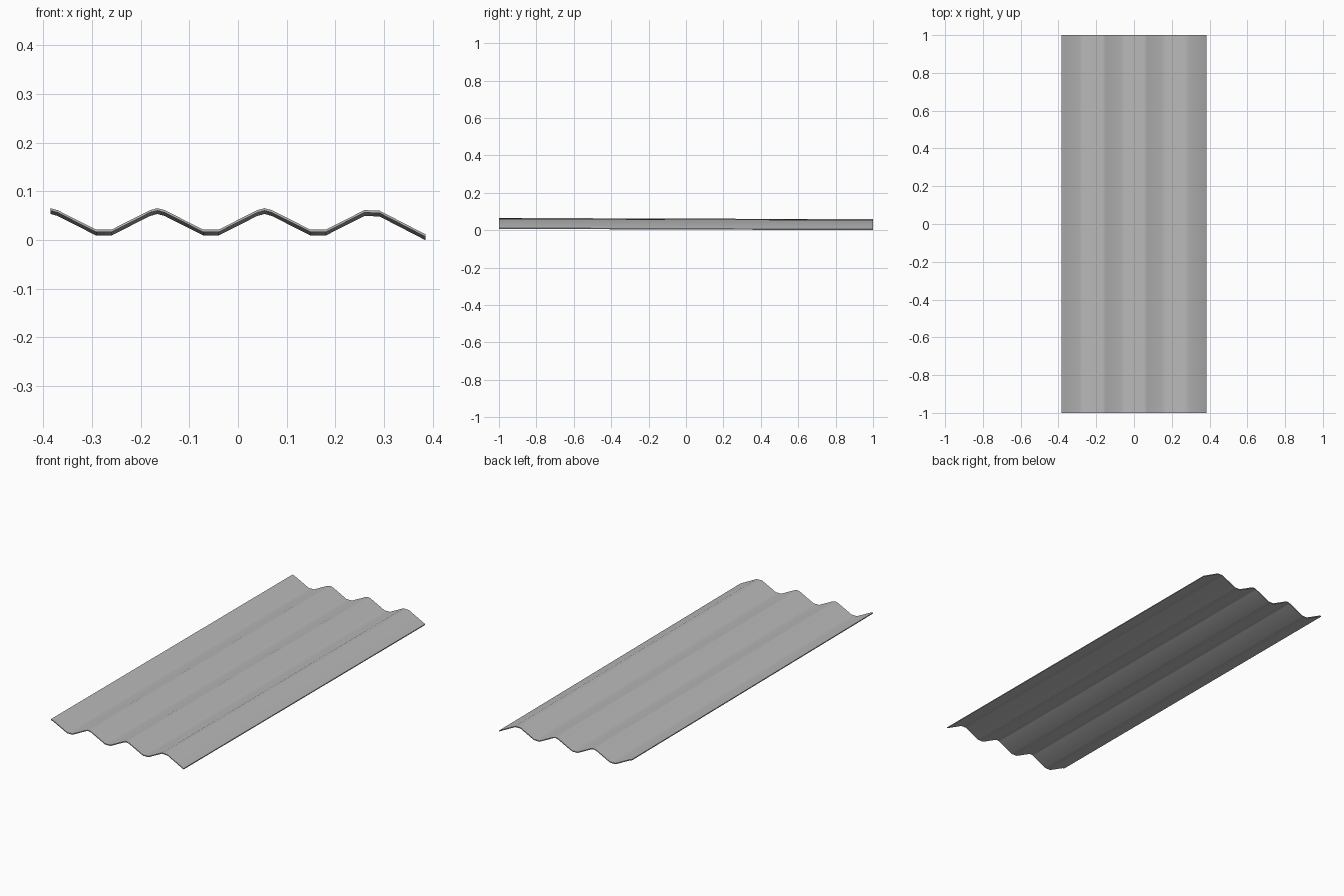
import bpy, bmesh

if "Cube" in bpy.data.objects:
    bpy.data.objects.remove(bpy.data.objects["Cube"])

THICK, TILT = 0.005, 0.007
PEAK, SHOULDER, VALLEY = 0.066, 0.062, 0.022

# Corrugated cross-section, left to right (top surface at the front end)
profile = [(-0.385, PEAK), (-0.371, SHOULDER)]
for i in range(3):
    v = -0.276 + 0.22 * i
    profile += [(v - 0.016, VALLEY), (v + 0.016, VALLEY)]
    if i < 2:
        p = v + 0.11
        profile += [(p - 0.015, SHOULDER), (p, PEAK), (p + 0.015, SHOULDER)]
profile += [(0.259, SHOULDER), (0.290, 0.061), (0.384, 0.0125)]

# Closed outline, swept along y with a slight fall towards the back
outline = profile + [(x, z - THICK) for x, z in reversed(profile)]
bm = bmesh.new()
front = [bm.verts.new((x, -1, z)) for x, z in outline]
back = [bm.verts.new((x, 1, z - TILT)) for x, z in outline]
n, m = len(outline), len(profile)
for i in range(n):
    j = (i + 1) % n
    bm.faces.new((front[i], front[j], back[j], back[i]))

# End edges of the sheet, as quads
for ring in (front, back):
    for i in range(m - 1):
        bm.faces.new((ring[i], ring[i + 1], ring[n - 2 - i], ring[n - 1 - i]))
bmesh.ops.recalc_face_normals(bm, faces=bm.faces)
low = min(v.co.z for v in bm.verts)
bmesh.ops.translate(bm, verts=bm.verts, vec=(0.0005, 0, -low))

mesh = bpy.data.meshes.new("corrugated_sheet")
bm.to_mesh(mesh)
bm.free()
sheet = bpy.data.objects.new("corrugated_sheet", mesh)
bpy.context.collection.objects.link(sheet)

# Dark grey sheet metal
metal = bpy.data.materials.new("dark_grey_metal")
metal.diffuse_color = (0.48, 0.48, 0.48, 1)
metal.use_nodes = True
metal.node_tree.nodes["Principled BSDF"].inputs["Base Color"].default_value = metal.diffuse_color
mesh.materials.append(metal)

bpy.context.view_layer.objects.active = sheet
sheet.select_set(True)
bpy.ops.object.shade_smooth_by_angle(angle=0.7)
